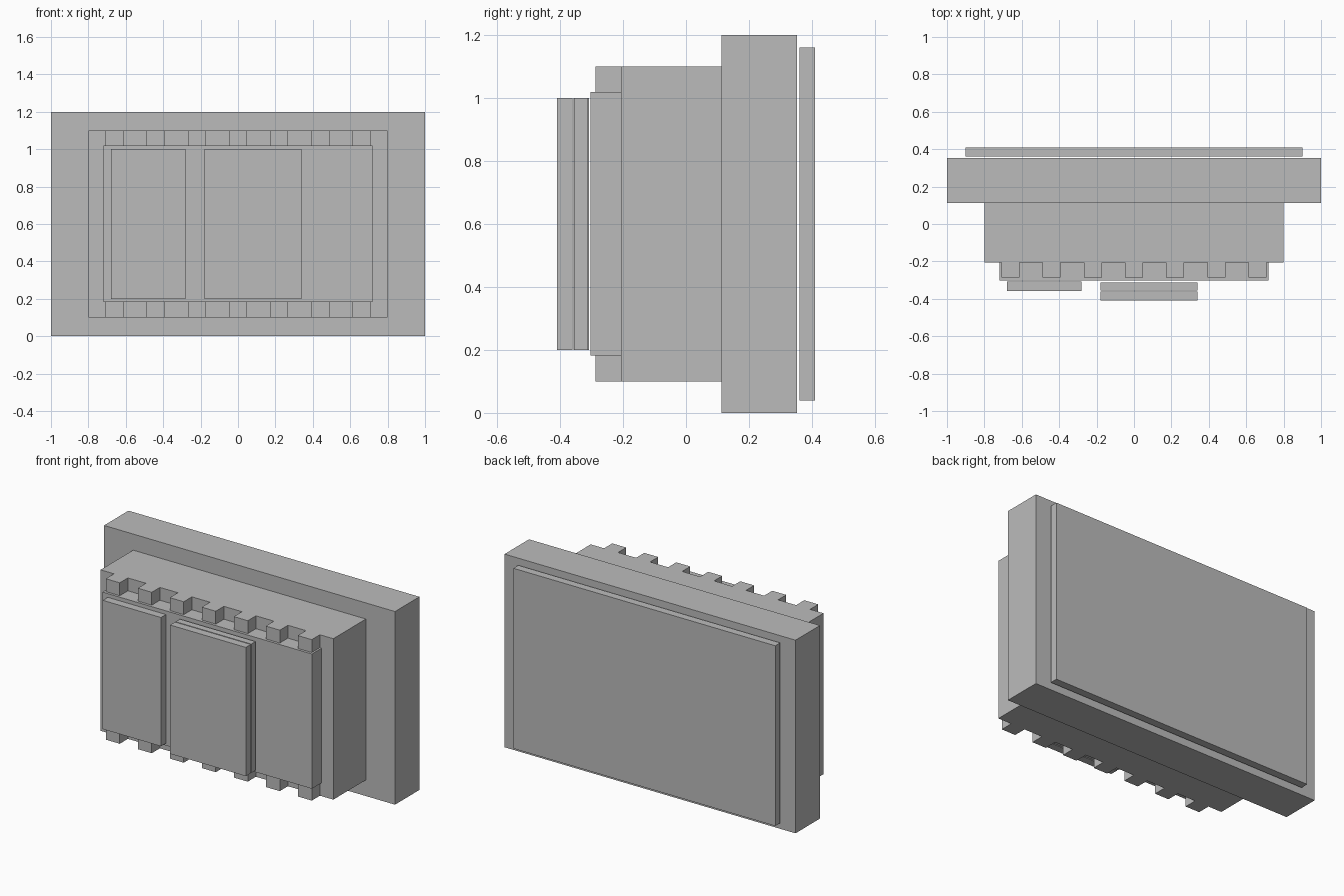
import bpy
import bmesh
from mathutils import Vector

if "Cube" in bpy.data.objects:
    bpy.data.objects.remove(bpy.data.objects["Cube"])

grey = bpy.data.materials.new("plain grey")
grey.diffuse_color = (0.5, 0.5, 0.5, 1)
grey.use_nodes = True
grey.node_tree.nodes["Principled BSDF"].inputs["Base Color"].default_value = grey.diffuse_color


def box(name, x, y, z):
    """Sharp-edged box from (min, max) pairs on each axis."""
    bm = bmesh.new()
    bmesh.ops.create_cube(bm, size=1)
    for v in bm.verts:
        v.co = Vector([lo + (c + 0.5) * (hi - lo)
                       for c, (lo, hi) in zip(v.co, (x, y, z))])
    mesh = bpy.data.meshes.new(name)
    bm.to_mesh(mesh)
    bm.free()
    mesh.materials.append(grey)
    obj = bpy.data.objects.new(name, mesh)
    bpy.context.collection.objects.link(obj)
    return obj


# Rear cover and wide base plate
box("back_panel", (-0.9, 0.9), (0.361, 0.409), (0.04, 1.16))
box("base_plate", (-1, 1), (0.113, 0.353), (0, 1.2))

# Main body and the board on its front
box("body", (-0.8, 0.8), (-0.207, 0.113), (0.1, 1.1))
box("front_board", (-0.72, 0.72), (-0.303, -0.207), (0.183, 1.02))

# Seven ribs running behind the board, showing above and below it
for i in range(7):
    cx = (i - 3) * 0.22
    box(f"rib_{i + 1}", (cx - 0.048, cx + 0.048), (-0.287, -0.207), (0.1, 1.1))

# Raised front panels: one thin on the left, two stacked on the right
box("left_panel", (-0.68, -0.28), (-0.357, -0.308), (0.2, 1))
box("right_panel_inner", (-0.18, 0.34), (-0.355, -0.313), (0.2, 1))
box("right_panel_outer", (-0.18, 0.34), (-0.409, -0.361), (0.2, 1))
